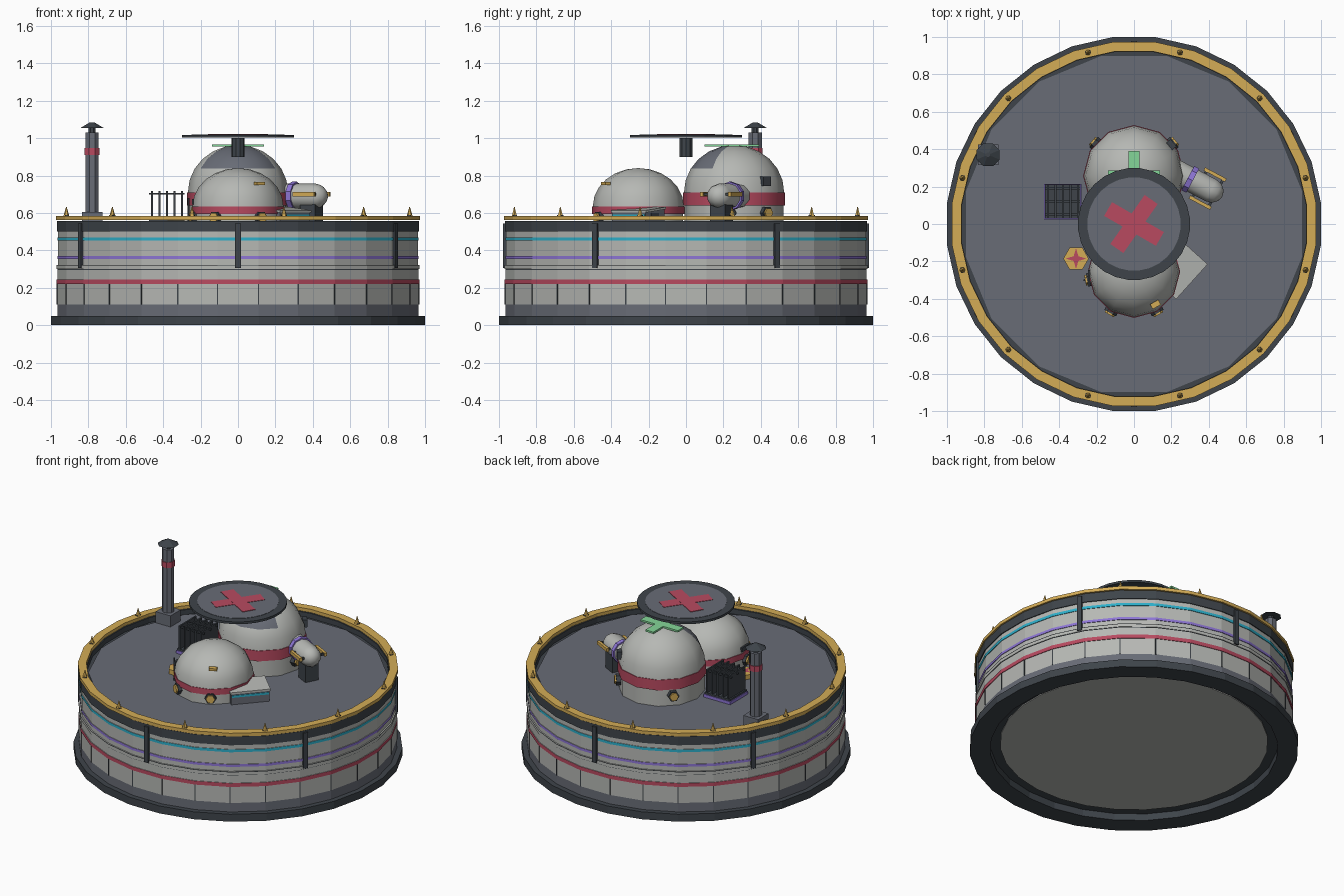
import bpy, bmesh
from math import sin, cos, pi, radians, atan2, degrees
from mathutils import Matrix, Vector

if "Cube" in bpy.data.objects:
    bpy.data.objects.remove(bpy.data.objects["Cube"])


def material(name, *srgb):
    lin = [((c / 255 + 0.055) / 1.055) ** 2.4 for c in srgb] + [1]
    m = bpy.data.materials.new(name)
    m.use_nodes = True
    m.diffuse_color = lin
    m.node_tree.nodes["Principled BSDF"].inputs["Base Color"].default_value = lin
    return m


WHITE = material("warm white", 182, 184, 180)
GREY = material("slate grey", 104, 108, 118)
DARK = material("charcoal", 62, 68, 74)
GOLD = material("gold", 212, 172, 86)
RED = material("red", 184, 74, 96)
CYAN = material("cyan", 45, 175, 202)
PURPLE = material("purple", 142, 118, 214)
GREEN = material("green", 132, 214, 152)


def finish(name, bm, mats, smooth=False, matrix=None):
    bmesh.ops.remove_doubles(bm, verts=bm.verts, dist=0.0002)
    bmesh.ops.recalc_face_normals(bm, faces=bm.faces)
    if matrix:
        bm.transform(matrix)
    me = bpy.data.meshes.new(name)
    bm.to_mesh(me)
    bm.free()
    ob = bpy.data.objects.new(name, me)
    bpy.context.collection.objects.link(ob)
    for m in mats:
        me.materials.append(m)
    if smooth:
        bpy.ops.object.select_all(action='DESELECT')
        ob.select_set(True)
        bpy.context.view_layer.objects.active = ob
        bpy.ops.object.shade_smooth_by_angle(angle=radians(40))
    return ob


def lathe(name, profile, mats, sides=28, phase=0.5, smooth=False, matrix=None):
    """Spin (radius, height) points; mats gives one material per segment."""
    mats = mats if isinstance(mats, list) else [mats] * (len(profile) - 1)
    slots = list(dict.fromkeys(mats))
    bm = bmesh.new()
    rings = []
    for r, z in profile:
        angles = [2 * pi * (i + phase) / sides for i in range(sides)]
        rings.append([bm.verts.new((r * sin(a), -r * cos(a), z)) for a in angles])
    for k, m in enumerate(mats):
        for i in range(sides):
            j = (i + 1) % sides
            a, b = rings[k], rings[k + 1]
            f = bm.faces.new((a[i], a[j], b[j], b[i]))
            f.material_index = slots.index(m)
    bmesh.ops.dissolve_degenerate(bm, dist=0.0002, edges=bm.edges)
    return finish(name, bm, slots, smooth, matrix)


def annulus(name, r0, r1, z0, z1, mat, sides=28):
    return lathe(name, [(r0, z0), (r1, z0), (r1, z1), (r0, z1), (r0, z0)], mat, sides)


def rod(name, r, z0, z1, mat, sides=8, at=(0, 0), r2=None, matrix=None):
    top = r if r2 is None else r2
    m = matrix or Matrix.Translation((*at, 0))
    return lathe(name, [(0, z0), (r, z0), (top, z1), (0, z1)], mat, sides, matrix=m)


def box(name, size, loc, mat, turn=0, base=None):
    bm = bmesh.new()
    bmesh.ops.create_cube(bm, size=1, matrix=Matrix.Diagonal((*size, 1)))
    m = (base or Matrix()) @ Matrix.Translation(loc) @ Matrix.Rotation(radians(turn), 4, 'Z')
    return finish(name, bm, [mat], matrix=m)


def polar(r, deg):
    """Point at a bearing, measured from the front towards +x."""
    return r * sin(radians(deg)), -r * cos(radians(deg))


# Drum: foot, striped wall and coping
annulus("foot_ring", 0.88, 1.006, 0, 0.05, DARK)
rod("underside_rim", 0.9, 0.046, 0.056, DARK, 28)
rod("underside_plate", 0.82, 0.04, 0.05, WHITE, 28)
wall, wall_mats = [(0.972, 0.045)], []
for z, r, m in [(0.11, 0.972, GREY), (0.22, 0.972, WHITE), (0.245, 0.976, RED),
                (0.296, 0.972, WHITE), (0.3, 0.972, DARK), (0.318, 0.976, WHITE),
                (0.322, 0.976, DARK), (0.353, 0.968, WHITE), (0.37, 0.972, PURPLE),
                (0.452, 0.968, WHITE), (0.47, 0.972, CYAN), (0.54, 0.968, WHITE)]:
    wall += [(r, wall[-1][1]), (r, z)]
    wall_mats += [m, m]
lathe("drum_wall", wall, wall_mats)
annulus("coping", 0.925, 0.974, 0.5, 0.558, DARK)
rod("deck_border", 0.93, 0.5, 0.524, DARK, 28)
rod("deck", 0.915, 0.52, 0.53, GREY, 16)
for i in range(28):
    a = (i + 0.5) * 360 / 28
    box("panel_seam", (0.006, 0.006, 0.11), (*polar(0.972, a), 0.165), DARK, a)
for i in range(6):
    box("wall_post", (0.03, 0.026, 0.24), (*polar(0.966, 60 * i), 0.425), DARK, 60 * i)

# Guard rail with spikes
annulus("guard_rail", 0.928, 0.98, 0.562, 0.584, GOLD)
for i in range(12):
    rod("rail_spike", 0.016, 0.582, 0.632, GOLD, 6, polar(0.95, 15 + 30 * i), 0.002)
    box("rail_clip", (0.03, 0.02, 0.02), (*polar(0.95, 15 + 30 * i), 0.578), DARK, 15 + 30 * i)


# Domes: skirt, red band and rounded shell
def dome(name, y, r, band0, band1, top):
    arc = [radians(a) for a in range(0, 91, 15)]
    profile = [(r * 0.97, 0.52), (r * 0.97, band0), (r, band0), (r, band1)]
    profile += [(r * 0.985 * cos(a), band1 + (top - band1) * sin(a)) for a in arc]
    mats = [WHITE, RED, RED, RED] + [WHITE] * 6
    return lathe(name, profile, mats, 12, 0, True, Matrix.Translation((0, y, 0)))


rear = dome("rear_dome", 0.257, 0.272, 0.64, 0.71, 0.963)
dome("front_dome", -0.255, 0.247, 0.595, 0.635, 0.84)
rear.data.materials.append(GREY)
for f in rear.data.polygons:
    c = f.center - Vector((0, 0.257, 0))
    if 0.86 < c.z < 0.945 and abs(degrees(atan2(c.x, -c.y))) < 50:
        f.material_index = 2

# Green cross on the rear dome
box("green_bar_long", (0.06, 0.29, 0.012), (0, 0.245, 0.961), GREEN)
box("green_bar_wide", (0.28, 0.06, 0.012), (0, 0.257, 0.961), GREEN)

# Landing pad
rod("pad_post", 0.036, 0.9, 1.002, DARK, 10)
rod("pad_rim", 0.3, 1.003, 1.018, DARK, 28)
rod("pad_surface", 0.25, 1.015, 1.02, GREY, 28)
for i, turn in enumerate((55, -30)):
    box("pad_cross", (0.32, 0.085, 0.004), (0, 0, 1.0205 + 0.001 * i), RED, turn)

# Side pod: a capsule lying on its side with collar, grab rails and a leg
aim = Matrix.Translation((0.27, 0.255, 0.69)) @ Matrix.Rotation(radians(-28), 4, 'Z')
lying = aim @ Matrix.Rotation(pi / 2, 4, 'Y')
capsule = [(0, -0.06), (0.068, -0.06), (0.068, 0.16)]
capsule += [(0.068 * cos(radians(a)), 0.16 + 0.07 * sin(radians(a))) for a in (30, 60, 90)]
lathe("side_pod", capsule, WHITE, 10, smooth=True, matrix=lying)
rod("pod_collar", 0.077, 0.02, 0.05, PURPLE, 10, matrix=lying)
for s in (-1, 1):
    box("pod_rail", (0.13, 0.018, 0.022), (0.14, 0.085 * s, 0.01), GOLD, base=aim)
    for x in (0.09, 0.19):
        box("rail_bracket", (0.014, 0.03, 0.014), (x, 0.07 * s, 0.01), DARK, base=aim)
box("pod_leg", (0.09, 0.09, 0.12), (0.14, 0, -0.105), DARK, base=aim)

# Entrance annex with a sloping white roof
annex = Matrix.Translation((0.25, -0.255, 0)) @ Matrix.Rotation(radians(-42), 4, 'Z')
body = box("annex", (0.15, 0.24, 0.1), (0, 0, 0.57), GREY, base=annex)
roof = box("annex_roof", (0.16, 0.252, 0.012), (0, 0, 0.626), WHITE, base=annex)
box("annex_stripe", (0.006, 0.23, 0.014), (0.076, 0, 0.585), CYAN, base=annex)
outward = annex.to_3x3() @ Vector((1, 0, 0))
for ob in (body, roof):
    for v in ob.data.vertices:
        if v.co.z > 0.6 and (v.co - annex.translation).dot(outward) > 0:
            v.co.z -= 0.018
for s in (-1, 1):
    box("annex_window", (0.06, 0.006, 0.03), (0, 0.12 * s, 0.585), DARK, base=annex)

# Radiator fins
box("radiator_base", (0.2, 0.19, 0.02), (-0.38, 0.12, 0.54), PURPLE)
box("radiator_tray", (0.19, 0.18, 0.02), (-0.38, 0.12, 0.552), DARK)
for i in range(5):
    box("radiator_fin", (0.01, 0.18, 0.16), (-0.46 + 0.04 * i, 0.12, 0.637), DARK)
for y in (0.05, 0.12, 0.19):
    box("radiator_rod", (0.19, 0.012, 0.01), (-0.38, y, 0.703), DARK)

# Chimney
spot = (-0.78, 0.37)
box("chimney_base", (0.11, 0.11, 0.08), (*spot, 0.565), GREY)
rod("chimney_pipe", 0.038, 0.6, 1.03, GREY, 8, spot)
rod("chimney_band", 0.043, 0.91, 0.947, RED, 8, spot)
rod("chimney_neck", 0.02, 1.02, 1.06, DARK, 8, spot)
rod("chimney_cap", 0.066, 1.055, 1.085, DARK, 8, spot, 0.012)

# Hexagonal marker with a four-pointed star
marker = Matrix.Translation((-0.31, -0.185, 0))
rod("marker_plate", 0.068, 0.525, 0.56, GOLD, 6, (-0.31, -0.185))
bm = bmesh.new()
star = [polar(0.055 if i % 2 == 0 else 0.018, 45 * i) for i in range(8)]
bm.faces.new([bm.verts.new((x, y, 0.563)) for x, y in star])
finish("marker_star", bm, [RED], matrix=marker)

# Hexagonal lamps around the skirts, and small gold fittings
for y, r, z, bearings in ((-0.255, 0.235, 0.575, (30, -30, -80)),
                          (0.257, 0.262, 0.6, (130, 85, -130))):
    for a in bearings:
        x, dy = polar(r, a)
        m = Matrix.Translation((x, y + dy, z)) @ Matrix.Rotation(radians(a), 4, 'Z')
        m = m @ Matrix.Rotation(pi / 2, 4, 'X')
        rod("lamp_housing", 0.036, -0.02, 0.02, DARK, 6, matrix=m)
        rod("lamp", 0.028, 0.01, 0.03, GOLD, 6, matrix=m)
box("dome_light", (0.05, 0.03, 0.016), (0.115, -0.43, 0.757), GOLD, 30)
box("side_hatch", (0.012, 0.09, 0.03), (-0.24, -0.29, 0.66), DARK)
rod("side_antenna", 0.006, 0.53, 0.68, DARK, 6, (-0.265, -0.3))
box("rear_vent", (0.05, 0.03, 0.05), (0.2, 0.425, 0.77), DARK, 130)
